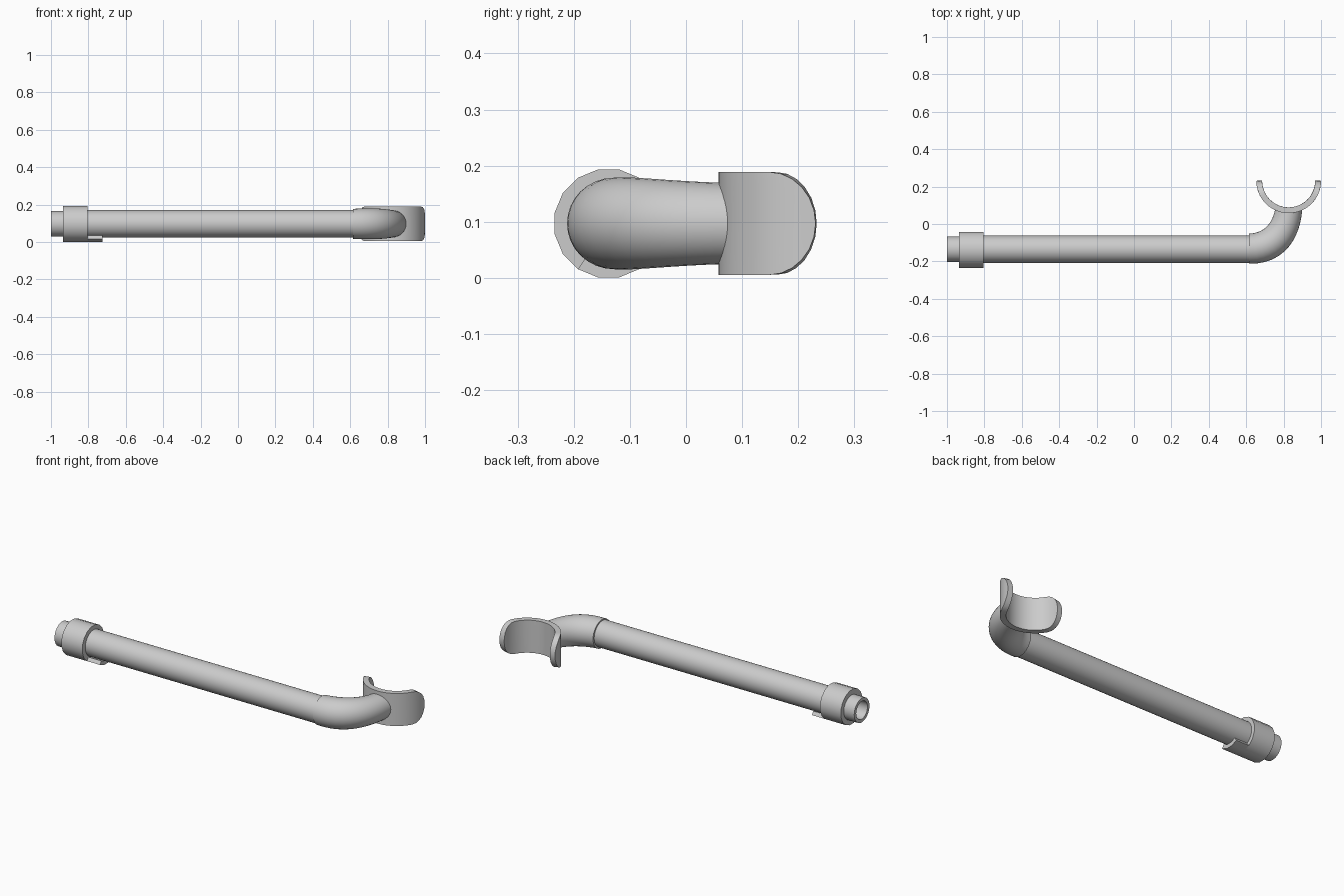
import bpy
import bmesh
from math import sin, cos, pi, radians, sqrt
from mathutils import Vector

cube = bpy.data.objects.get("Cube")
if cube:
    bpy.data.objects.remove(cube, do_unlink=True)

AXIS_Y, MID_Z = -0.135, 0.097


def finish(name, bm, angle=35):
    """Turn a bmesh into a smooth-shaded object with sharp edges kept."""
    bmesh.ops.recalc_face_normals(bm, faces=bm.faces)
    mesh = bpy.data.meshes.new(name)
    bm.to_mesh(mesh)
    bm.free()
    obj = bpy.data.objects.new(name, mesh)
    bpy.context.collection.objects.link(obj)
    bpy.ops.object.select_all(action="DESELECT")
    obj.select_set(True)
    bpy.context.view_layer.objects.active = obj
    bpy.ops.object.shade_smooth_by_angle(angle=radians(angle))
    return obj


def bridge(bm, a, b, closed=True):
    """Join two equal rows of vertices with quads."""
    n = len(a)
    for i in range(n if closed else n - 1):
        j = (i + 1) % n
        bm.faces.new((a[i], a[j], b[j], b[i]))


def lathe_x(name, profile, sides, y=AXIS_Y, start=0.0, sweep=2 * pi):
    """Revolve a closed (x, radius) profile about the pipe axis."""
    bm = bmesh.new()
    full = sweep > 6.28
    rows = []
    for i in range(sides if full else sides + 1):
        a = start + sweep * i / sides
        rows.append([bm.verts.new((x, y + r * cos(a), MID_Z + r * sin(a)))
                     for x, r in profile])
    for a, b in zip(rows, rows[1:]):
        bridge(bm, a, b)
    if full:
        bridge(bm, rows[-1], rows[0])
    else:
        bm.faces.new(rows[0])
        bm.faces.new(rows[-1])
    return finish(name, bm)


# Long hollow pipe, stepped down to a narrower nozzle
lathe_x("pipe", [(-1, 0.05), (-1, 0.068), (-0.92, 0.068), (-0.92, 0.073),
                 (0.64, 0.073), (0.64, 0.05)], 32)

# Collar and the tongue that extends from its underside
half_step = pi / 16
lathe_x("collar", [(-0.935, 0.06), (-0.935, 0.098), (-0.805, 0.098),
                   (-0.805, 0.06)], 16, -0.138, half_step)
lathe_x("collar_tongue", [(-0.82, 0.076), (-0.82, 0.098), (-0.725, 0.098),
                          (-0.725, 0.076)], 3, -0.138, -11 * half_step, 6 * half_step)

# Elbow swept along a smooth path, tapering toward the hook
bm = bmesh.new()
p0, p1, p2, p3 = [Vector(p) for p in
                  ((0.615, -0.132), (0.755, -0.132), (0.815, -0.03), (0.828, 0.082))]
rows, steps, sides = [], 12, 32
for i in range(steps + 1):
    t = i / steps
    s = 1 - t
    c = s**3 * p0 + 3 * s * s * t * p1 + 3 * s * t * t * p2 + t**3 * p3
    d = (s * s * (p1 - p0) + 2 * s * t * (p2 - p1) + t * t * (p3 - p2)).normalized()
    r = 0.08 - 0.008 * t + 0.008 * sin(pi * t) * s
    rows.append([bm.verts.new((c.x - d.y * r * cos(a), c.y + d.x * r * cos(a),
                               MID_Z + r * sin(a)))
                 for a in (2 * pi * k / sides for k in range(sides))])
for a, b in zip(rows, rows[1:]):
    bridge(bm, a, b)
bm.faces.new(rows[0])
bm.faces.new(rows[-1])
finish("elbow", bm)

# Half-round hook: curved sheet with rounded tips, thickened inward
bm = bmesh.new()
rows, levels, segments = [], 12, 28
for i in range(levels + 1):
    lift = sin(-pi / 2 + pi * i / levels)
    reach = radians(90 - 28 * (1 - sqrt(max(0, 1 - lift * lift))))
    row = []
    for k in range(segments + 1):
        a = reach * (2 * k / segments - 1)
        row.append(bm.verts.new((0.827 + 0.173 * sin(a), 0.231 - 0.173 * cos(a),
                                 MID_Z + 0.0915 * lift)))
    rows.append(row)
for a, b in zip(rows, rows[1:]):
    bridge(bm, a, b, closed=False)
for f in bm.faces:
    f.normal_update()
sheet = finish("hook", bm)
# Orient the sheet so its outside faces away from the hook centre
face = sheet.data.polygons[len(sheet.data.polygons) // 2]
if face.normal.dot(face.center - Vector((0.827, 0.231, face.center.z))) < 0:
    sheet.data.flip_normals()
thick = sheet.modifiers.new("thickness", "SOLIDIFY")
thick.thickness = 0.031
thick.offset = -1
bpy.ops.object.modifier_apply(modifier=thick.name)
bpy.ops.object.shade_smooth_by_angle(angle=radians(35))
